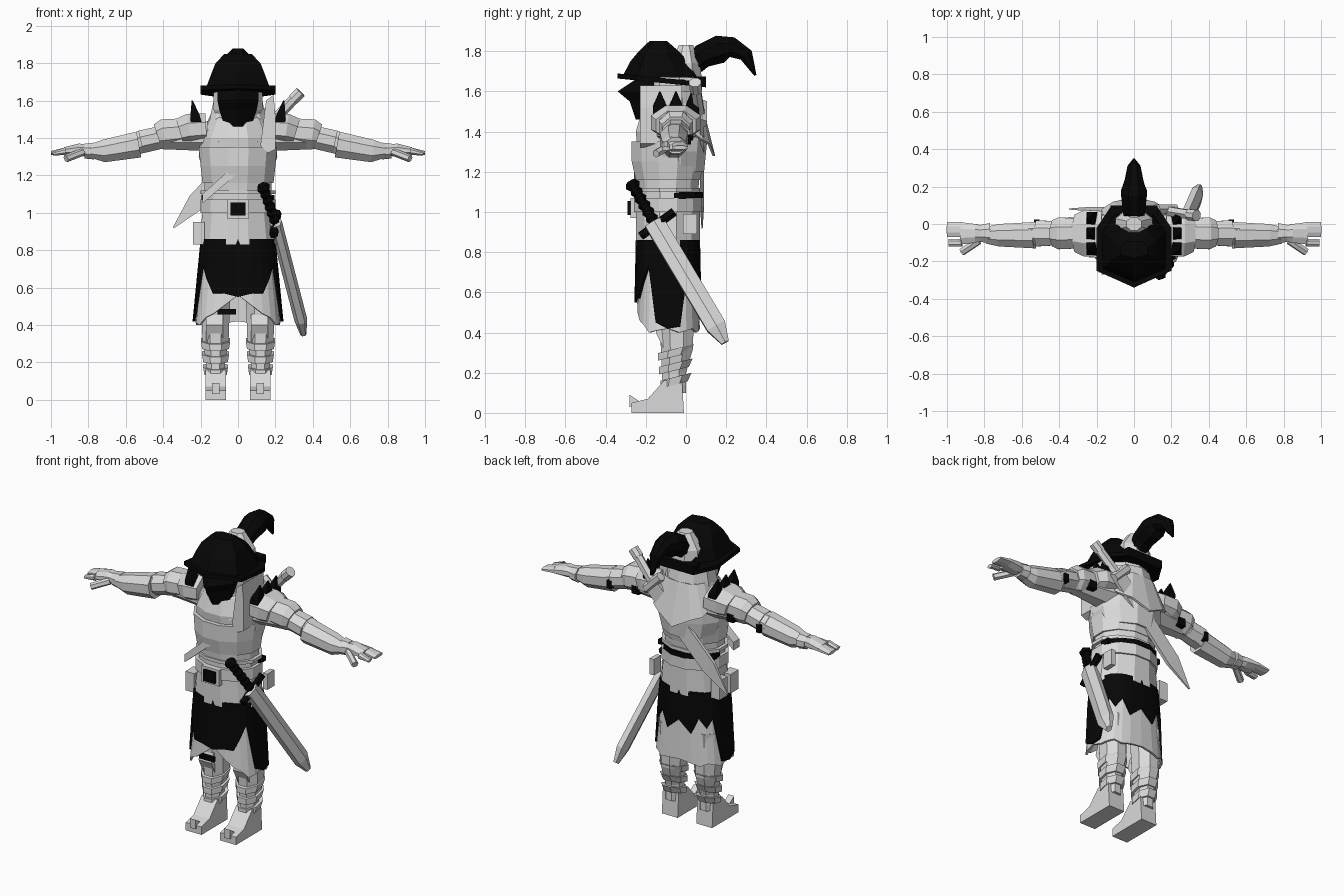
import bpy, bmesh, math
from mathutils import Vector as V

cube = bpy.data.objects.get("Cube")
if cube:
    bpy.data.objects.remove(cube)


def material(name, value):
    mat = bpy.data.materials.new(name)
    mat.use_nodes = True
    colour = (value, value, value, 1)
    mat.diffuse_color = colour
    mat.node_tree.nodes["Principled BSDF"].inputs["Base Color"].default_value = colour
    return mat


LIGHT = material("light_grey", .7)
BLACK = material("black", .002)
X, Y, Z = V((1, 0, 0)), V((0, 1, 0)), V((0, 0, 1))
BODY_Y, ARM_Y = -.09, -.05


def finish(name, bm, mat):
    bmesh.ops.recalc_face_normals(bm, faces=bm.faces[:])
    mesh = bpy.data.meshes.new(name)
    bm.to_mesh(mesh)
    bm.free()
    mesh.materials.append(mat)
    ob = bpy.data.objects.new(name, mesh)
    bpy.context.scene.collection.objects.link(ob)
    return ob


def loft(name, rings, mat, cap=True):
    bm = bmesh.new()
    loops = [[bm.verts.new(point) for point in ring] for ring in rings]
    count = len(rings[0])
    for low, high in zip(loops, loops[1:]):
        for i in range(count):
            j = (i + 1) % count
            bm.faces.new((low[i], low[j], high[j], high[i]))
    if cap:
        bm.faces.new(loops[0][::-1])
        bm.faces.new(loops[-1])
    return finish(name, bm, mat)


def tube(name, stations, mat, ref, axis=None, sides=8):
    """Loft of flat-sided sections; station = (x, y, z, radius along ref, radius across)."""
    centres = [V(station[:3]) for station in stations]
    last = len(centres) - 1
    grow = 1 / math.cos(math.pi / sides)
    rings = []
    for k, station in enumerate(stations):
        along = axis or (centres[min(k + 1, last)] - centres[max(k - 1, 0)]).normalized()
        u = (ref - along * ref.dot(along)).normalized()
        w = along.cross(u)
        angles = [math.tau * (i + .5) / sides for i in range(sides)]
        rings.append([centres[k] + grow * (u * station[3] * math.cos(angle) + w * station[4] * math.sin(angle))
                      for angle in angles])
    return loft(name, rings, mat)


def column(name, mat, *levels, y=BODY_Y, sides=12):
    """Upright body part on the centre line; level = (z, half width, half depth)."""
    return tube(name, [(0, y, z, width, depth) for z, width, depth in levels], mat, X, Z, sides)


def rod(name, start, end, radius, mat, sides=6):
    return tube(name, [(*point, radius, radius) for point in (start, end)], mat, Y, sides=sides)


def prism(name, outline, axis, start, end, mat):
    """Extrude a flat outline along the axis with the given index."""
    def place(point, depth):
        coords = list(point)
        coords.insert(axis, depth)
        return V(coords)
    return loft(name, [[place(point, depth) for point in outline] for depth in (start, end)], mat)


def box(name, centre, size, mat):
    (x, y, z), (w, d, h) = centre, (side / 2 for side in size)
    outline = [(x - w, y - d), (x + w, y - d), (x + w, y + d), (x - w, y + d)]
    return prism(name, outline, 2, z - h, z + h, mat)


def shell(name, top, low, hem, mat):
    """Hanging cloth; top and low = (z, y, half width, half depth), hem heights run front to back."""
    full = hem + hem[-2:0:-1]
    rings = [[], [], []]
    for i, height in enumerate(full):
        angle = math.tau * i / len(full)
        s, c = math.sin(angle), -math.cos(angle)
        for k, ring in enumerate(rings):
            z = top[0] + (height - top[0]) * k / 2
            f = (top[0] - z) / (top[0] - low[0])
            y, width, depth = (p + (q - p) * f for p, q in zip(top[1:], low[1:]))
            ring.append(V((width * math.copysign(abs(s) ** .75, s), y + depth * math.copysign(abs(c) ** .75, c), z)))
    ob = loft(name, rings, mat, cap=False)
    ob.modifiers.new("thickness", "SOLIDIFY").thickness = .012
    return ob


# Torso with layered tunic, mantle and belt
column("torso", LIGHT, (.86, .19, .15), (1.1, .18, .15), (1.2, .18, .16), y=BODY_Y)
column("chest", LIGHT, (1.2, .18, .16), (1.3, .21, .17), (1.4, .2, .18), (1.5, .15, .15), (1.54, .1, .1), y=-.07)
column("tunic_flare", LIGHT, (.83, .21, .16), (1, .19, .16))
column("chest_plate", LIGHT, (1.16, .19, .16), (1.25, .2, .18), (1.35, .21, .18))
shell("mantle", (1.54, -.05, .14, .13), (1.34, -.06, .23, .19),
      [1.34, 1.38, 1.42, 1.44, 1.42, 1.4, 1.36, 1.34, 1.28], LIGHT)
column("belt", LIGHT, (1, .2, .17), (1.07, .2, .17))
column("upper_belt", LIGHT, (1.1, .2, .16), (1.12, .2, .16))
column("back_strap", BLACK, (1.07, .17, .15), (1.1, .17, .15), y=-.065)
box("buckle_frame", (0, -.26, 1.02), (.12, .03, .1), LIGHT)
box("buckle", (0, -.27, 1.02), (.08, .04, .07), BLACK)
prism("chest_strap", [(-.19, 1.1), (-.19, 1.05), (.02, 1.23), (0, 1.27)], 1, -.26, -.2, LIGHT)
for y in (-.14, -.03):
    box("right_pouch", (-.21, y, .89), (.06, .08, .12), LIGHT)
box("left_pouch", (.2, .02, .94), (.03, .07, .1), LIGHT)

# Skirt layers
shell("underskirt", (.86, BODY_Y, .18, .14), (.4, BODY_Y, .23, .16),
      [.56, .5, .46, .44] + [.4, .41, .42] * 3, LIGHT)
shell("overskirt", (.86, BODY_Y, .2, .16), (.4, BODY_Y, .245, .17),
      [.55, .57, .57, .65, .73, .45, .42, .43, .7, .64, .7, .6, .67], BLACK)
box("skirt_trim", (-.06, -.22, .47), (.1, .02, .03), BLACK)

for s, side in ((1, "left"), (-1, "right")):
    # Leg, boot and greave bands
    leg_x = s * .12
    tube(side + "_leg", [(leg_x, y, z, radius, radius + .01) for y, z, radius in
                         ((-.06, .1, .05), (-.06, .2, .05), (-.045, .32, .07), (-.05, .6, .08))], LIGHT, X, Z)
    prism(side + "_boot", [(-.01, 0), (-.02, .16), (-.11, .16), (-.19, .07), (-.27, .05), (-.27, 0)],
          0, leg_x - .055, leg_x + .055, LIGHT)
    prism(side + "_boot_spur", [(-.22, .05), (-.28, .09), (-.28, .03)], 0, leg_x - .02, leg_x + .02, LIGHT)
    for k in range(3):
        z, radius = .14 + k * .07, .06 + k * .006
        tube(side + "_greave_band", [(leg_x, BODY_Y + .03, z, radius, radius + .01),
                                     (leg_x, BODY_Y + .04, z + .04, radius + .006, radius + .02)],
             LIGHT, X, V((0, -1, 4)).normalized())
    prism(side + "_knee_plate", [(-.1, .3), (-.15, .4), (-.13, .46), (-.09, .46)],
          0, leg_x - .05, leg_x + .04, LIGHT)

    # Arm, pauldron plates and hand
    def limb(part, *levels, y=ARM_Y):
        """Section along the arm; level = (distance out, height, half depth, half height)."""
        return tube(side + part, [(s * out, y, z, depth, height) for out, z, depth, height in levels], LIGHT, Y)

    limb("_arm", (.16, 1.41, .1, .08), (.42, 1.4, .06, .06), (.55, 1.37, .06, .06))
    limb("_forearm", (.53, 1.365, .07, .07), (.72, 1.33, .06, .06), (.79, 1.33, .045, .035), y=ARM_Y - .01)
    limb("_glove_cuff", (.77, 1.33, .055, .045), (.82, 1.33, .045, .04))
    limb("_hand", (.8, 1.335, .04, .03), (.85, 1.335, .05, .035), (.93, 1.33, .06, .02))
    limb("_fingers", (.92, 1.33, .04, .02), (1, 1.32, .04, .01), y=ARM_Y + .02)
    limb("_index_finger", (.92, 1.33, .02, .02), (.99, 1.315, .02, .01), y=ARM_Y * 2)
    rod(side + "_thumb", (s * .83, -.09, 1.325), (s * .92, -.15, 1.29), .018, LIGHT)
    limb("_shoulder_plate", (.17, 1.45, .12, .08), (.26, 1.445, .125, .085), (.31, 1.43, .1, .075))
    limb("_upper_arm_plate", (.29, 1.43, .08, .075), (.4, 1.42, .085, .08), (.43, 1.41, .07, .065))
    limb("_elbow_plate", (.43, 1.4, .065, .06), (.52, 1.38, .07, .06))
    box(side + "_arm_patch", (s * .33, .01, 1.38), (.05, .05, .05), BLACK)
    box(side + "_elbow_patch", (s * .52, 0, 1.36), (.03, .05, .05), BLACK)
    box(side + "_waist_patch", (s * .18, -.03, 1.08), (.03, .06, .03), BLACK)
    for y in (-.13, -.05, .03):
        tube(side + "_shoulder_spike", [(s * .22, y, 1.46, .03, .035), (s * .23, y, 1.52, .025, .035),
                                        (s * .245, y, 1.6, .003, .003)], BLACK, X, sides=4)

# Upright collar flap and rear collar
prism("collar_flap", [(.12, 1.36), (.16, 1.32), (.2, 1.34), (.2, 1.52), (.19, 1.63), (.15, 1.6)],
      1, -.23, -.02, LIGHT)
column("rear_collar", LIGHT, (1.46, .16, .15), (1.6, .13, .12), y=-.06, sides=10)

# Head and pointed face mask
column("head", LIGHT, (1.47, .1, .11), (1.55, .13, .13), (1.66, .13, .13), sides=10)
loft("face_mask", [[V((-w, -.13, z)), V((-w, -.2, z)), V((0, tip, z)), V((w, -.2, z)), V((w, -.13, z))]
                   for z, w, tip in ((1.46, .07, -.25), (1.55, .1, -.28), (1.6, .11, -.34), (1.66, .11, -.25))],
     BLACK)

# Hat with brim, front crown, exposed hair and plume
half_brim = [(.2, -.25), (.2, -.02), (.12, .1)]
brim = [(0, -.34)] + half_brim + [(-x, y) for x, y in reversed(half_brim)]
loft("hat_brim", [[V((x, y, z - .1 * y)) for x, y in brim] for z in (1.63, 1.655)], BLACK)
loft("hat_crown", [[V((x * wide, (y + .13) * deep - .14, z)) for x, y in brim] for wide, deep, z in
                   ((.85, .85, 1.67), (.7, .65, 1.75), (.6, .45, 1.8), (.36, .2, 1.85))], BLACK)
column("hair", LIGHT, (1.65, .1, .08), (1.74, .1, .07), (1.8, .06, .05), (1.83, .04, .035), y=0, sides=8)
box("hat_back_edge", (0, .07, 1.65), (.25, .06, .05), BLACK)
plume = [(.04, 1.73, .05), (.08, 1.775, .06), (.17, 1.81, .07), (.23, 1.82, .05), (.3, 1.78, .035), (.345, 1.68, .006)]
tube("plume", [(0, y, z, radius, radius) for y, z, radius in plume], BLACK, X)

# Sword hanging at the left hip
hilt_top, hilt_end = V((.13, -.275, 1.15)), V((.2, -.16, .95))
tube("hip_blade", [(*hilt_end, .05, .03), (.335, .15, .43, .05, .03), (.35, .195, .35, .02, .015)], LIGHT, Y, sides=6)
rod("hip_guard", (.19, -.225, .88), (.21, -.06, 1), .02, BLACK)
beads = 6
for k in range(beads):
    start, end = (hilt_top.lerp(hilt_end, (k + step) / beads) for step in (0, 1))
    radius = .028 if k else .034
    ends = radius * .7
    tube("hip_grip", [(*start, ends, ends), (*((start + end) / 2), radius, radius), (*end, ends, ends)],
         BLACK, X, sides=beads)

# Sword slung across the back, its upper blade under the mantle
tube("back_blade", [(.17, .08, 1.46, .01, .05), (-.22, .08, 1.06, .01, .05), (-.345, .08, .92, .003, .004)],
     LIGHT, Y, sides=4)
rod("back_guard", (.12, .08, 1.54), (.22, .08, 1.44), .025, LIGHT)
rod("back_grip", (.18, .07, 1.48), (.3, .05, 1.61), .024, LIGHT)
rod("back_pommel", (.295, .05, 1.605), (.335, .045, 1.645), .03, LIGHT, sides=8)
